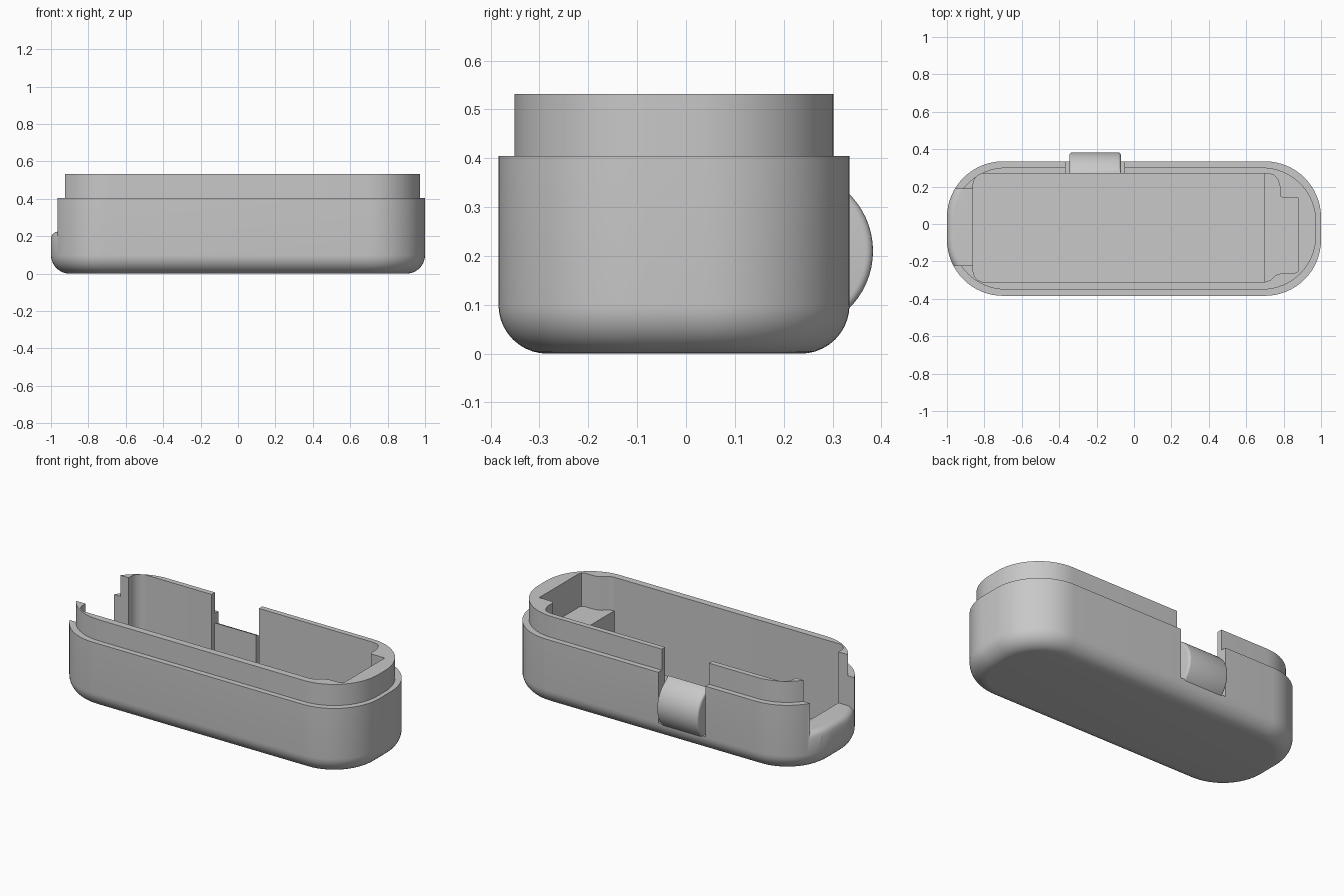
import bpy, bmesh
from math import sin, cos, pi, radians
from mathutils import Vector

if "Cube" in bpy.data.objects:
    bpy.data.objects.remove(bpy.data.objects["Cube"])

grey = bpy.data.materials.new("plain_grey")
grey.use_nodes = True
colour = (0.58, 0.58, 0.58, 1)
grey.diffuse_color = colour
grey.node_tree.nodes["Principled BSDF"].inputs["Base Color"].default_value = colour

CY = -0.0245                                   # centre line of the tub
HALF_X, HALF_Y, RADIUS = 1.0, 0.3595, 0.30     # outer outline
QUARTER = [i * pi / 20 for i in range(11)]     # angles of a quarter turn


def finish(name, bm):
    bmesh.ops.recalc_face_normals(bm, faces=bm.faces)
    mesh = bpy.data.meshes.new(name)
    bm.to_mesh(mesh)
    bm.free()
    mesh.materials.append(grey)
    obj = bpy.data.objects.new(name, mesh)
    bpy.context.collection.objects.link(obj)
    return obj


def outline(half_x, half_y, r, steps=16):
    """Rounded rectangle around the centre line."""
    pts = []
    for k, (sx, sy) in enumerate([(1, 1), (-1, 1), (-1, -1), (1, -1)]):
        for i in range(steps + 1):
            a = (k + i / steps) * pi / 2
            pts.append((sx * (half_x - r) + r * cos(a),
                        CY + sy * (half_y - r) + r * sin(a)))
    return pts


def ring(inset, z):
    """Outer outline moved inward, at height z."""
    return (outline(HALF_X - inset, HALF_Y - inset, RADIUS - inset), z)


def loft(name, rings):
    """Solid through a stack of outlines."""
    bm = bmesh.new()
    loops = [[bm.verts.new((x, y, z)) for x, y in pts] for pts, z in rings]
    for low, high in zip(loops, loops[1:]):
        for i in range(len(low)):
            j = (i + 1) % len(low)
            bm.faces.new((low[i], low[j], high[j], high[i]))
    bm.faces.new(loops[0])
    bm.faces.new(loops[-1])
    return finish(name, bm)


def prism(name, pts, offset):
    """Extrude a closed 3D profile along offset."""
    bm = bmesh.new()
    face = bm.faces.new([bm.verts.new(p) for p in pts])
    new = bmesh.ops.extrude_face_region(bm, geom=[face], use_keep_orig=True)
    moved = [v for v in new["geom"] if isinstance(v, bmesh.types.BMVert)]
    bmesh.ops.translate(bm, verts=moved, vec=Vector(offset))
    return finish(name, bm)


def box(name, x0, x1, y0, y1, z0, z1):
    return prism(name, [(x0, y0, z0), (x1, y0, z0), (x1, y1, z0), (x0, y1, z0)],
                 (0, 0, z1 - z0))


def cut(target, cutter):
    cutter.hide_render = True
    mod = target.modifiers.new("cut", "BOOLEAN")
    mod.operation, mod.solver, mod.object = "DIFFERENCE", "EXACT", cutter
    bpy.context.view_layer.objects.active = target
    bpy.ops.object.modifier_apply(modifier=mod.name)
    bpy.data.objects.remove(cutter)


def smooth(obj):
    bpy.ops.object.select_all(action="DESELECT")
    obj.select_set(True)
    bpy.context.view_layer.objects.active = obj
    bpy.ops.object.shade_smooth_by_angle(angle=radians(30))


# Tub with rounded base, shoulder and raised lip
fillet = 0.1
base = [ring(fillet * (1 - sin(a)), fillet * (1 - cos(a))) for a in QUARTER]
lip = outline(HALF_X - 0.026, HALF_Y - 0.033, 0.29)
tub = loft("tub", base + [ring(0, 0.405), (lip, 0.405), (lip, 0.532)])

# Main cavity with rounded corners at one end
r = 0.06
corner_a = [(-0.80 - r * sin(a), 0.21 + r * cos(a)) for a in QUARTER]
corner_b = [(-0.80 - r * cos(a), -0.25 - r * sin(a)) for a in QUARTER]
plan = [(0.695, 0.27)] + corner_a + corner_b + [(0.695, -0.31)]
cut(tub, prism("cavity_cutter", [(x, y, 0.03) for x, y in plan], (0, 0, 0.6)))

# Shallow ledge pocket at the other end
plan = [(0.6, -0.31), (0.70, -0.31), (0.73, -0.30), (0.755, -0.275), (0.79, -0.262),
        (0.86, -0.262), (0.875, -0.255), (0.88, -0.24), (0.88, 0.14), (0.80, 0.14),
        (0.785, 0.145), (0.78, 0.16), (0.78, 0.20), (0.77, 0.235), (0.75, 0.26),
        (0.72, 0.27), (0.6, 0.27)]
cut(tub, prism("ledge_cutter", [(x, y, 0.33) for x, y in plan], (0, 0, 0.4)))

# End opening with a rounded sill that follows the outline
opening = box("opening_cutter", -1.2, -0.80, -0.222, 0.187, 0.15, 0.7)
s = 0.04
sill = [ring(s * (1 - cos(a)), 0.185 + s * sin(a)) for a in QUARTER[1:]]
cut(opening, loft("sill_form", [ring(-0.003, 0.05), ring(-0.003, 0.185)] + sill))
cut(tub, opening)

# Slot in the back wall for the latch
cut(tub, box("slot_cutter", -0.365, -0.05, 0.2, 0.5, 0.1, 0.7))
smooth(tub)

# Latch: bulging segment of a cylinder, with softened ends
R, cy, cz, flat = 0.165, 0.218, 0.21, 0.27
sweep = [(i / 12 - 1) * radians(71.6) for i in range(25)]
latch = prism("latch", [(-0.345, cy + R * cos(a), cz + R * sin(a)) for a in sweep],
              (0.275, 0, 0))
bm = bmesh.new()
bm.from_mesh(latch.data)
rims = [e for e in bm.edges
        if abs(e.verts[0].co.x - e.verts[1].co.x) < 0.001
        and (e.verts[0].co.y + e.verts[1].co.y) / 2 > flat + 0.01]
bmesh.ops.bevel(bm, geom=rims, offset=0.015, segments=4, profile=0.5, affect="EDGES")
bm.to_mesh(latch.data)
bm.free()
smooth(latch)
